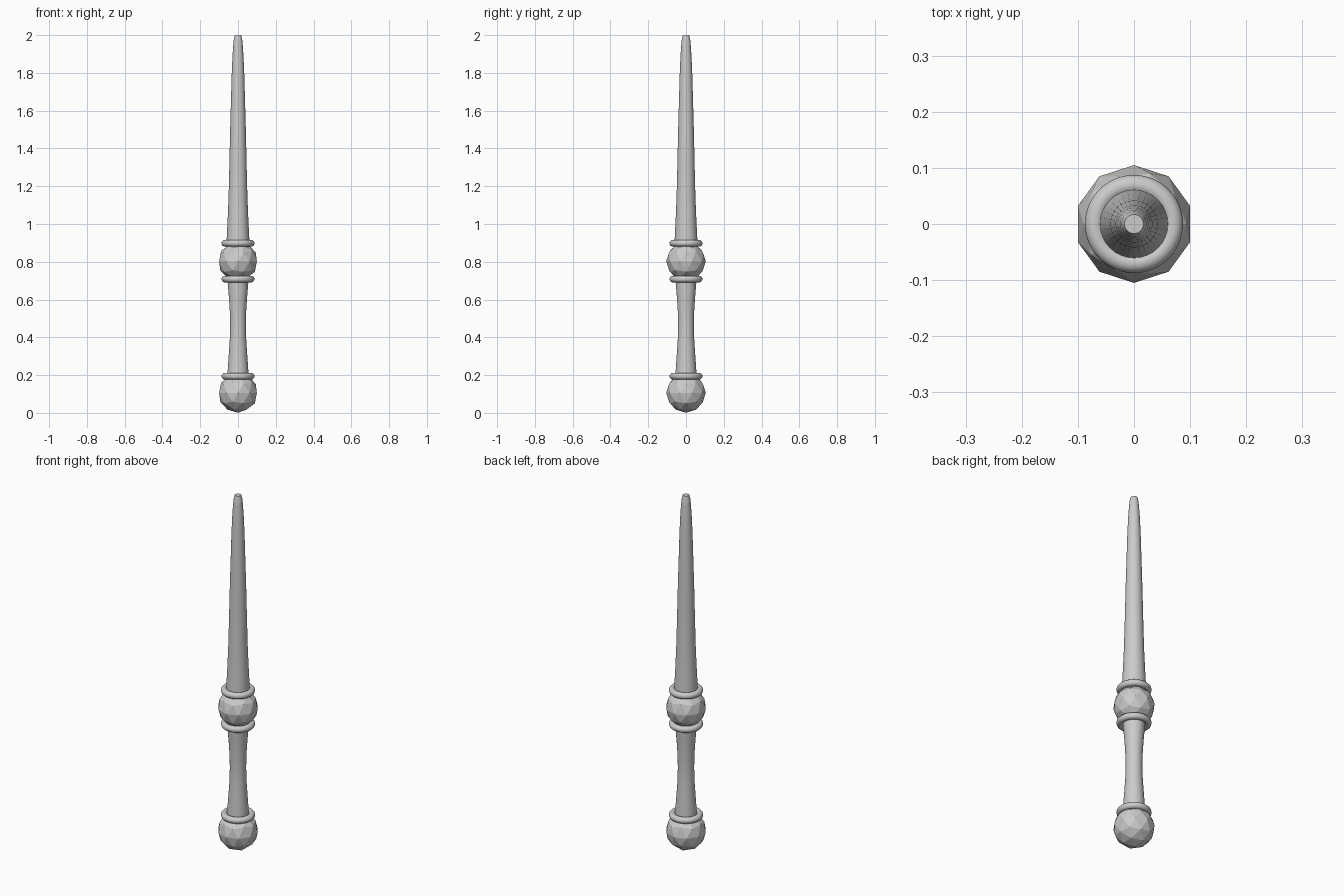
import bpy, bmesh, math

if "Cube" in bpy.data.objects:
    bpy.data.objects.remove(bpy.data.objects["Cube"])

SIDES = 32


def lathe(name, profile):
    """Spin a (radius, z) profile around z and cap both ends."""
    bm = bmesh.new()
    rings = []
    for r, z in profile:
        rings.append([bm.verts.new((r * math.cos(2 * math.pi * i / SIDES),
                                    r * math.sin(2 * math.pi * i / SIDES), z))
                      for i in range(SIDES)])
    for a, b in zip(rings, rings[1:]):
        for i in range(SIDES):
            j = (i + 1) % SIDES
            bm.faces.new((a[i], a[j], b[j], b[i]))
    bm.faces.new(rings[0][::-1])
    bm.faces.new(rings[-1])
    mesh = bpy.data.meshes.new(name)
    bm.to_mesh(mesh)
    bm.free()
    ob = bpy.data.objects.new(name, mesh)
    bpy.context.collection.objects.link(ob)
    smooth(ob)
    return ob


def smooth(ob):
    bpy.ops.object.select_all(action='DESELECT')
    ob.select_set(True)
    bpy.context.view_layer.objects.active = ob
    bpy.ops.object.shade_smooth_by_angle(angle=math.radians(40))


# Faceted knobs: pommel and middle
for name, z in (("pommel_knob", 0.106), ("middle_knob", 0.802)):
    bpy.ops.mesh.primitive_ico_sphere_add(subdivisions=2, radius=0.105,
                                          location=(0, 0, z))
    bpy.context.object.name = name

# Collar rings beside the knobs
for name, z in (("pommel_ring", 0.194), ("lower_ring", 0.708), ("upper_ring", 0.898)):
    bpy.ops.mesh.primitive_torus_add(major_radius=0.070, minor_radius=0.0175,
                                     major_segments=48, minor_segments=12,
                                     location=(0, 0, z))
    bpy.context.object.name = name
    smooth(bpy.context.object)

# Waisted handle
lathe("handle", [(0.058, 0.17), (0.055, 0.22), (0.048, 0.32), (0.043, 0.40),
                 (0.042, 0.46), (0.043, 0.53), (0.048, 0.61), (0.054, 0.68),
                 (0.057, 0.74)])

# Long tapered shaft with a blunt tip
lathe("shaft", [(0.063, 0.87), (0.060, 0.92), (0.055, 1.02), (0.050, 1.14),
                (0.046, 1.30), (0.042, 1.48), (0.037, 1.66), (0.033, 1.80),
                (0.029, 1.89), (0.025, 1.95), (0.022, 1.98), (0.017, 2.0)])
